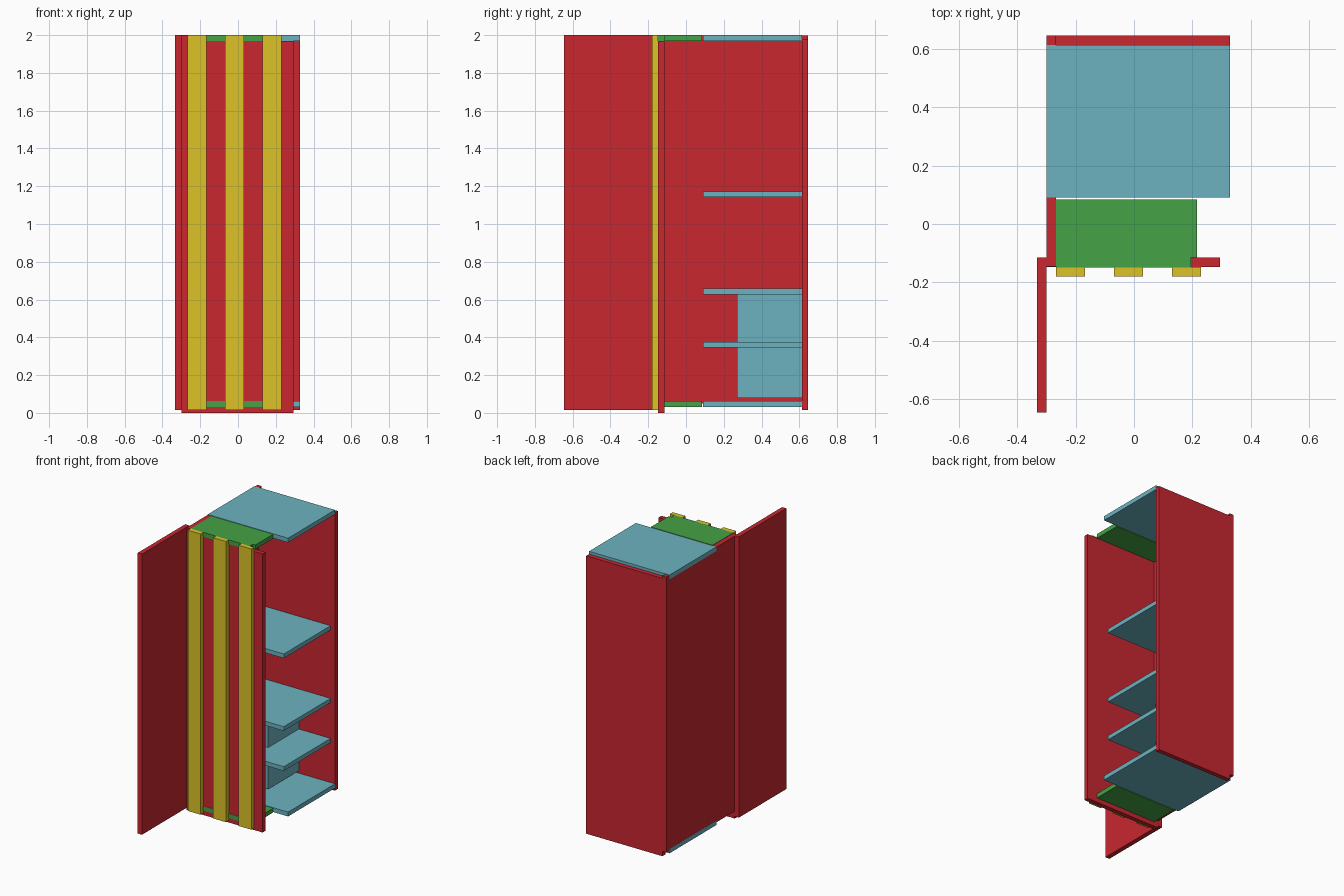
import bpy

if "Cube" in bpy.data.objects:
    bpy.data.objects.remove(bpy.data.objects["Cube"])


def material(name, rgb):
    m = bpy.data.materials.new(name)
    m.diffuse_color = (*rgb, 1)
    m.use_nodes = True
    m.node_tree.nodes["Principled BSDF"].inputs["Base Color"].default_value = m.diffuse_color
    return m


RED = material("red", (0.58, 0.02, 0.03))
BLUE = material("blue", (0.15, 0.45, 0.53))
GREEN = material("green", (0.06, 0.36, 0.06))
YELLOW = material("yellow", (0.72, 0.54, 0.02))


def board(name, x, y, z, mat):
    """Box board given by its min/max extent on each axis."""
    bpy.ops.mesh.primitive_cube_add(size=1, location=[sum(r) / 2 for r in (x, y, z)])
    o = bpy.context.object
    o.name = name
    o.scale = [r[1] - r[0] for r in (x, y, z)]
    bpy.ops.object.transform_apply(location=False, rotation=False, scale=True)
    o.data.materials.append(mat)
    return o


# Upright panels and the open door
board("open_door", (-0.333, -0.30), (-0.645, -0.115), (0.015, 2.0), RED)
board("left_panel", (-0.299, -0.267), (-0.145, 0.645), (0.05, 1.997), RED)
board("back_panel", (-0.267, 0.329), (0.613, 0.645), (0.015, 1.98), RED)
board("front_panel", (-0.30, 0.295), (-0.147, -0.115), (0.0, 1.97), RED)

# Top and bottom boards of the main cabinet
for name, z in (("bottom", 0.032), ("top", 1.969)):
    board(name + "_board", (-0.30, 0.329), (0.09, 0.613), (z, z + 0.031), BLUE)

# Inner shelves
for i, z in enumerate((0.345, 0.628, 1.142)):
    board(f"shelf_{i + 1}", (-0.267, 0.295), (0.09, 0.613), (z, z + 0.03), BLUE)

# Dividers between the lower shelves
for i, z in enumerate(((0.08, 0.345), (0.375, 0.628))):
    board(f"divider_{i + 1}", (0.015, 0.047), (0.27, 0.613), z, BLUE)

# Front compartment boards, notched round the front panel
for name, z in (("bottom", 0.032), ("top", 1.969)):
    zr = (z, z + 0.031)
    board(name + "_front_board", (-0.267, 0.196), (-0.149, 0.084), zr, GREEN)
    board(name + "_front_board_lip", (0.196, 0.216), (-0.115, 0.084), zr, GREEN)

# Vertical front slats
for i, x in enumerate((-0.267, -0.068, 0.131)):
    board(f"front_slat_{i + 1}", (x, x + 0.099), (-0.18, -0.147), (0.015, 2.0), YELLOW)
